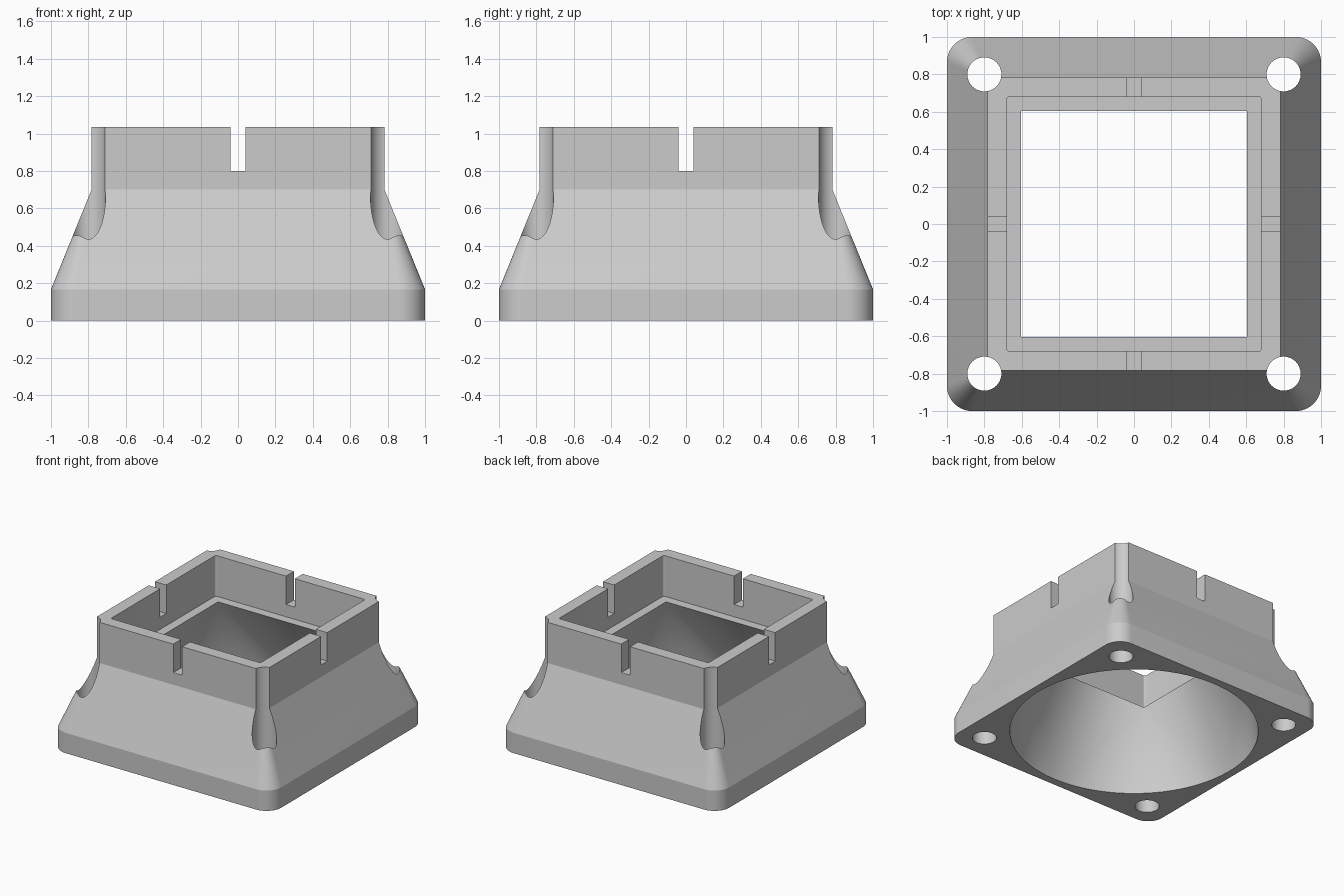
import bpy, bmesh, math

cube = bpy.data.objects.get("Cube")
if cube:
    bpy.data.objects.remove(cube, do_unlink=True)

BASE_Z, SHOULDER_Z, SLOT_Z, TOP_Z = 0.167, 0.70, 0.80, 1.034
BELOW, ABOVE = -0.1, 1.2          # overshoot of the cutters

grey = bpy.data.materials.new("light grey")
grey.diffuse_color = (0.6, 0.6, 0.6, 1)
grey.use_nodes = True
grey.node_tree.nodes["Principled BSDF"].inputs["Base Color"].default_value = (0.6, 0.6, 0.6, 1)


def circle(radius, steps, cx=0, cy=0):
    turns = [2 * math.pi * i / steps for i in range(steps)]
    return [(cx + radius * math.cos(a), cy + radius * math.sin(a)) for a in turns]


def rectangle(hx, hy):
    return [(-hx, -hy), (hx, -hy), (hx, hy), (-hx, hy)]


def rounded_square(half, radius, steps):
    points = []
    for quarter in range(4):
        sx, sy = [(1, 1), (-1, 1), (-1, -1), (1, -1)][quarter]
        for i in range(steps + 1):
            a = math.pi / 2 * (quarter + i / steps)
            points.append((sx * (half - radius) + radius * math.cos(a),
                           sy * (half - radius) + radius * math.sin(a)))
    return points


def hull(name, *sections, rise=0):
    """Convex solid around outlines given as (outline, height); its top is extruded by rise."""
    bm = bmesh.new()
    for outline, z in sections:
        for x, y in outline:
            bm.verts.new((x, y, z))
    bmesh.ops.convex_hull(bm, input=bm.verts[:])
    bmesh.ops.dissolve_limit(bm, angle_limit=0.005, verts=bm.verts[:], edges=bm.edges[:])
    bmesh.ops.recalc_face_normals(bm, faces=bm.faces[:])
    if rise:
        top = max(bm.faces, key=lambda f: f.calc_center_median().z)
        result = bmesh.ops.extrude_face_region(bm, geom=[top])["geom"]
        lifted = [g for g in result if isinstance(g, bmesh.types.BMVert)]
        bmesh.ops.translate(bm, vec=(0, 0, rise), verts=lifted)
        if top.is_valid:
            bm.faces.remove(top)
        bmesh.ops.recalc_face_normals(bm, faces=bm.faces[:])
    mesh = bpy.data.meshes.new(name)
    bm.to_mesh(mesh)
    bm.free()
    mesh.materials.append(grey)
    obj = bpy.data.objects.new(name, mesh)
    bpy.context.collection.objects.link(obj)
    return obj


def prism(name, outline, low, high):
    return hull(name, (outline, low), (outline, high))


# Outer shell: rounded base plate, sloped shoulder and upright square collar
base = rounded_square(1, 0.135, 16)
collar = rectangle(0.783, 0.783)
duct = hull("duct_adapter", (base, 0), (base, BASE_Z), (collar, SHOULDER_Z),
            rise=TOP_Z - SHOULDER_Z)

# Round-to-square air passage
bore, window = circle(0.935, 128), rectangle(0.605, 0.605)
cutters = [hull("passage_cutter", (bore, BELOW), (bore, 0), (window, SHOULDER_Z), rise=0.05)]

# Recess in the collar, leaving a ledge around the window
cutters.append(prism("recess_cutter", rounded_square(0.68, 0.015, 3), SHOULDER_Z, ABOVE))

# Slots in the middle of each collar wall
for hx, hy in ((0.04, 0.95), (0.95, 0.04)):
    cutters.append(prism("slot_cutter", rectangle(hx, hy), SLOT_Z, ABOVE))

# Corner screw holes
for sx in (-1, 1):
    for sy in (-1, 1):
        cutters.append(prism("screw_hole_cutter", circle(0.091, 48, 0.8 * sx, 0.8 * sy), BELOW, ABOVE))

bpy.ops.object.select_all(action='DESELECT')
bpy.context.view_layer.objects.active = duct
duct.select_set(True)
for cutter in cutters:
    cutter.hide_render = True
    cut = duct.modifiers.new("cut", 'BOOLEAN')
    cut.operation = 'DIFFERENCE'
    cut.solver = 'EXACT'
    cut.object = cutter
    bpy.ops.object.modifier_apply(modifier=cut.name)
    bpy.data.objects.remove(cutter, do_unlink=True)

bpy.ops.object.shade_smooth_by_angle(angle=math.radians(15))
